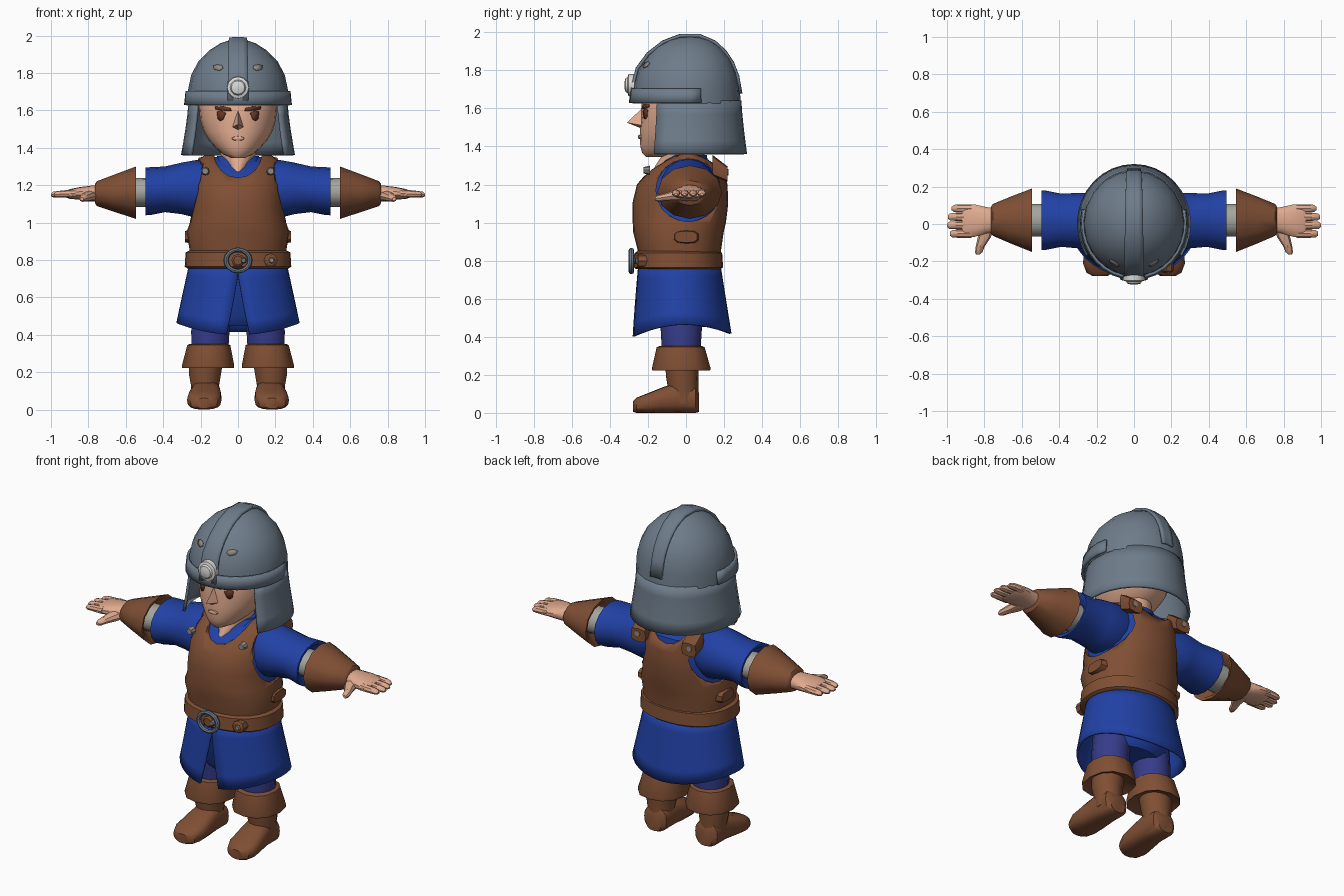
import bpy, bmesh, math
from mathutils import Vector
from mathutils.bvhtree import BVHTree


def mat(name, r, g, b):
    lin = [((c / 255 + 0.055) / 1.055) ** 2.4 for c in (r, g, b)]
    m = bpy.data.materials.new(name)
    m.diffuse_color = (*lin, 1)
    return m


LEATHER = mat("leather", 128, 79, 52)
BLUE = mat("blue_cloth", 33, 65, 165)
PANTS = mat("indigo_cloth", 54, 60, 138)
STEEL = mat("steel", 110, 124, 138)
SKIN = mat("skin", 224, 170, 142)
LINEN = mat("grey_linen", 166, 166, 160)
PEARL = mat("pearl", 218, 218, 216)
DARK = mat("eye_brown", 100, 52, 32)
WORN = mat("worn_metal", 146, 138, 130)


def finish(name, bm, m, mirror=False, thick=0, angle=35):
    bmesh.ops.recalc_face_normals(bm, faces=bm.faces)
    me = bpy.data.meshes.new(name)
    bm.to_mesh(me)
    bm.free()
    me.materials.append(m)
    ob = bpy.data.objects.new(name, me)
    bpy.context.collection.objects.link(ob)
    bpy.ops.object.select_all(action='DESELECT')
    ob.select_set(True)
    bpy.context.view_layer.objects.active = ob
    bpy.ops.object.shade_smooth_by_angle(angle=math.radians(angle))
    if thick:
        s = ob.modifiers.new("thickness", 'SOLIDIFY')
        s.thickness, s.offset = thick, 0
    if mirror:
        ob.modifiers.new("mirror", 'MIRROR')
    return ob


def grid(name, f, nu, nv, m, closed=False, caps=False, **kw):
    """Surface from f(u, v), u around and v along, both 0..1."""
    bm = bmesh.new()
    cols = nu if closed else nu + 1
    rows = [[bm.verts.new(f(i / nu, j / nv)) for i in range(cols)] for j in range(nv + 1)]
    for a, b in zip(rows, rows[1:]):
        for i in range(nu):
            k = (i + 1) % cols
            bm.faces.new((a[i], a[k], b[k], b[i]))
    if caps:
        bm.faces.new(rows[0])
        bm.faces.new(rows[-1])
    return finish(name, bm, m, **kw)


def loft(name, rings, m, axis='z', n=16, p=2.0, **kw):
    """Closed solid; rings are (position on axis, centre a, centre b, radius a, radius b)."""
    def f(u, v):
        t, ca, cb, ra, rb = rings[round(v * (len(rings) - 1))]
        w = 2 * math.pi * u
        s, c = math.sin(w), -math.cos(w)
        a = ca + ra * math.copysign(abs(s) ** (2 / p), s)
        b = cb + rb * math.copysign(abs(c) ** (2 / p), c)
        return {'z': (a, b, t), 'x': (t, a, b), 'y': (a, t, b)}[axis]
    return grid(name, f, n, len(rings) - 1, m, closed=True, caps=True, **kw)


def decal(name, target, pts, m):
    """Thin plates laid on the front of a part, on both sides."""
    me = target.data
    tree = BVHTree.FromPolygons([v.co for v in me.vertices], [q.vertices for q in me.polygons])
    bm = bmesh.new()
    cx = sum(q[0] for q in pts) / len(pts)
    cz = sum(q[1] for q in pts) / len(pts)
    vs = []
    for x, z in [(cx, cz)] + pts:
        hit = tree.ray_cast(Vector((x, -1, z)), Vector((0, 1, 0)))[0]
        vs.append(bm.verts.new(hit + Vector((0, -0.005, 0))))
    ring = vs[1:]
    for a, b in zip(ring, ring[1:] + ring[:1]):
        bm.faces.new((vs[0], a, b))
    finish(name, bm, m, mirror=True, thick=0.004)


# Torso: shirt body with a leather vest cut open at the arms and neck
def torso(name, inset, m):
    prof = [(.78, .265, -.035, .215), (.86, .26, -.035, .22), (.95, .275, -.04, .238),
            (1.0, .257, -.035, .245), (1.1, .25, -.03, .252), (1.2, .245, -.02, .238),
            (1.28, .235, .005, .195), (1.33, .215, .01, .125), (1.36, .18, .01, .055)]
    return loft(name, [(z - inset * .6, 0, y, a - inset, b - inset) for z, a, y, b in prof],
                m, n=28, p=2.25)


torso("shirt_body", .014, BLUE)
vest = torso("vest", 0, LEATHER)
arm_cut = loft("armhole_cutter", [(-.6, .012, 1.17, .17, .165), (.6, .012, 1.17, .17, .165)],
               LEATHER, axis='x', n=20)
neck_cut = loft("neckline_cutter", [(-.6, 0, 1.38, .13, .14), (.6, 0, 1.38, .13, .14)],
                LEATHER, axis='y', n=16)
for c in (arm_cut, neck_cut):
    c.hide_render = True
    c.hide_viewport = True
    b = vest.modifiers.new("opening", 'BOOLEAN')
    b.object, b.operation, b.solver = c, 'DIFFERENCE', 'EXACT'
loft("collar", [(1.24, 0, -.03, .15, .14), (1.31, 0, -.01, .135, .125), (1.355, 0, .01, .115, .10)],
     BLUE, n=14)
loft("neck", [(1.25, 0, -.13, .015, .055), (1.30, 0, -.06, .055, .10),
              (1.36, 0, -.01, .095, .11), (1.45, 0, .0, .10, .10)], SKIN)
loft("side_patch", [(.24, 0, .925, .07, .04), (.283, 0, .925, .06, .03)],
     LEATHER, axis='x', n=10, p=3, mirror=True)
for name, y0, y1, z in (("front_stud", -.19, -.222, 1.275), ("back_stud", .18, .222, 1.265)):
    loft(name, [(y0, .175, z, .024, .024), (y1, .175, z, .017, .017)],
         WORN, axis='y', n=8, mirror=True)
loft("back_strap_tab", [(.14, .17, 1.30, .05, .055), (.218, .17, 1.255, .05, .04)],
     LEATHER, axis='y', n=8, p=4, mirror=True)

# Belt and buckle
loft("belt", [(.755, 0, -.04, .27, .222), (.765, 0, -.04, .285, .235),
              (.84, 0, -.04, .28, .23), (.85, 0, -.04, .26, .215)], LEATHER, n=28, p=2.2)


def buckle(u, v):
    a, t = 2 * math.pi * u, 2 * math.pi * v
    r = .064 + .013 * math.cos(t)
    return (r * math.sin(a), -.287 + .014 * math.sin(t), .798 + .9 * r * math.cos(a))


grid("buckle_ring", buckle, 16, 8, STEEL, closed=True)
for name, x, y, r, m in (("buckle_stud", 0, -.295, .035, LEATHER), ("belt_stud", .175, -.258, .037, LEATHER),
                         ("buckle_pin", .03, -.298, .016, STEEL), ("belt_stud_pin", .18, -.265, .017, WORN)):
    loft(name, [(-.2, x, .798, r, r), (y + .008, x, .798, r, r), (y, x, .798, r * .7, r * .7)],
         m, axis='y', n=8)


# Tunic skirt with a slit at the front
def skirt(u, v):
    gap = .19 * max(0, (v - .15) / .85)
    a = gap + u * (2 * math.pi - 2 * gap)
    hem = .40 + .055 * math.sin(a) ** 2 + .008 * (1 - math.cos(a))
    return ((.255 + .07 * v) * math.sin(a), -.035 + .012 * v - (.21 + .046 * v) * math.cos(a),
            .78 - v * (.78 - hem))


grid("skirt", skirt, 32, 5, BLUE, thick=.012)
loft("hips", [(.45, 0, -.03, .17, .13), (.50, 0, -.03, .22, .17), (.78, 0, -.035, .245, .2)], BLUE, n=20)

# Legs and boots
loft("trouser_leg", [(.30, .15, -.025, .10, .10), (.42, .148, -.025, .105, .107),
                     (.60, .125, -.025, .11, .12)], PANTS, n=14, mirror=True)
loft("boot_cuff", [(.25, .165, -.025, .08, .08), (.222, .16, -.025, .138, .152),
                   (.235, .16, -.025, .14, .154), (.345, .156, -.028, .115, .126),
                   (.352, .156, -.028, .10, .11)], LEATHER, n=12, p=2.3, mirror=True)
loft("boot_shaft", [(.05, .175, -.01, .075, .075), (.13, .176, -.015, .077, .08),
                    (.19, .177, -.02, .088, .085), (.27, .17, -.02, .095, .09)],
     LEATHER, n=14, mirror=True)
loft("boot_foot", [(.068, .172, .055, .05, .05), (.05, .172, .07, .075, .07), (-.05, .172, .08, .078, .08),
                   (-.13, .176, .066, .088, .066), (-.21, .181, .05, .092, .05),
                   (-.26, .182, .04, .072, .04), (-.278, .182, .034, .04, .028)],
     LEATHER, axis='y', n=16, p=2.7, mirror=True)

# Arms
loft("sleeve", [(.12, .012, 1.19, .13, .13), (.22, .014, 1.18, .152, .155), (.30, .018, 1.183, .148, .138),
                (.39, .02, 1.178, .142, .122), (.47, .02, 1.168, .158, .128), (.495, .02, 1.167, .16, .128),
                (.492, .02, 1.167, .14, .11), (.45, .02, 1.167, .09, .075)],
     BLUE, axis='x', n=16, mirror=True)
loft("undersleeve", [(.40, .02, 1.163, .088, .078), (.62, .02, 1.16, .088, .078)],
     LINEN, axis='x', n=14, mirror=True)
loft("bracer", [(.60, .02, 1.16, .09, .08), (.55, .02, 1.16, .15, .12), (.545, .02, 1.16, .17, .14),
                (.66, .021, 1.157, .125, .10), (.755, .022, 1.155, .085, .066), (.765, .022, 1.155, .07, .05)],
     LEATHER, axis='x', n=12, mirror=True)
loft("palm", [(.72, .022, 1.155, .06, .045), (.79, .02, 1.155, .072, .042), (.85, .018, 1.156, .088, .033),
              (.90, .015, 1.153, .09, .026), (.92, .015, 1.152, .08, .018)],
     SKIN, axis='x', n=14, p=2.3, mirror=True)
for i, tip in enumerate((.975, .995, 1.0, .985)):
    y = .083 - i * .045
    loft(f"finger_{i + 1}", [(.87, y, 1.155, .022, .022), (.94, y, 1.153, .022, .019),
                             (tip - .012, y, 1.15, .019, .015), (tip, y, 1.148, .009, .007)],
         SKIN, axis='x', n=8, mirror=True)
loft("thumb", [(.0, .785, 1.145, .045, .03), (-.07, .80, 1.14, .035, .027), (-.12, .822, 1.132, .024, .02),
               (-.15, .83, 1.128, .02, .017), (-.163, .835, 1.126, .01, .009)],
     SKIN, axis='y', n=8, mirror=True)

# Head and face
head = loft("head", [(1.345, 0, -.16, .035, .05), (1.365, 0, -.125, .08, .105), (1.40, 0, -.08, .12, .16),
                     (1.44, 0, -.05, .157, .192), (1.49, 0, -.03, .185, .212), (1.55, 0, -.015, .203, .22),
                     (1.64, 0, -.01, .21, .222), (1.70, 0, 0, .20, .20)], SKIN, n=24)
bm = bmesh.new()
nose = [bm.verts.new(c) for c in ((0, -.232, 1.60), (0, -.31, 1.525), (.032, -.228, 1.51),
                                  (-.032, -.228, 1.51), (0, -.236, 1.495))]
for tri in ((0, 1, 2), (0, 3, 1), (1, 4, 2), (1, 3, 4), (0, 2, 4), (0, 4, 3)):
    bm.faces.new([nose[i] for i in tri])
finish("nose", bm, SKIN, angle=50)
loft("lips", [(-.22, 0, 1.45, .04, .016), (-.248, 0, 1.45, .03, .011), (-.252, 0, 1.45, .015, .005)],
     SKIN, axis='y', n=10)
decal("eyebrow", head, [(.035, 1.597), (.075, 1.598), (.12, 1.605), (.122, 1.62), (.08, 1.623), (.04, 1.612)], DARK)
decal("eye", head, [(.065, 1.585), (.08, 1.55), (.095, 1.543), (.108, 1.555), (.112, 1.592), (.09, 1.6)], DARK)

# Helmet
dome = loft("helmet_dome", [(1.625, 0, .003, .27, .285), (1.71, 0, .003, .267, .279), (1.79, 0, .004, .25, .262),
                            (1.86, 0, .008, .213, .226), (1.92, 0, .012, .155, .172),
                            (1.958, 0, .016, .095, .115), (1.98, 0, .02, .03, .04)], STEEL, n=20)


def brow_band(u, v):
    a = math.radians(-105 + 210 * u)
    k = .014 - .008 * v
    return ((.268 + k) * math.sin(a), .003 - (.282 + k) * math.cos(a), 1.628 + .075 * v)


def neck_guard(u, v):
    a = math.radians(-123 + 246 * u)
    k = v ** 1.3
    return ((.257 + .04 * k) * math.sin(a), .003 + (.28 + .03 * k) * math.cos(a), 1.64 - .28 * v)


RIDGE = [(-.287, 1.65), (-.278, 1.73), (-.257, 1.81), (-.20, 1.888), (-.12, 1.95), (-.03, 1.984), (.07, 1.984),
         (.15, 1.95), (.205, 1.90), (.245, 1.84), (.272, 1.77), (.288, 1.68)]


def ridge(u, v):
    y, z = RIDGE[round(v * 11)]
    w = .057 - .02 * v
    return ((2 * u - 1) * w, y, z - (.003 if abs(u - .5) > .3 else 0))


grid("brow_band", brow_band, 18, 2, STEEL, thick=.014)
grid("neck_guard", neck_guard, 22, 4, STEEL, thick=.016)
grid("helmet_ridge", ridge, 4, 11, STEEL, thick=.016)
loft("helmet_jewel", [(-.27, 0, 1.722, .06, .06), (-.302, 0, 1.722, .058, .058), (-.307, 0, 1.722, .042, .042),
                      (-.318, 0, 1.722, .036, .036), (-.324, 0, 1.722, .015, .015)], PEARL, axis='y', n=12)
decal("worn_spot", dome, [(.08, 1.825), (.10, 1.812), (.128, 1.82), (.132, 1.838), (.11, 1.845), (.085, 1.84)], WORN)
